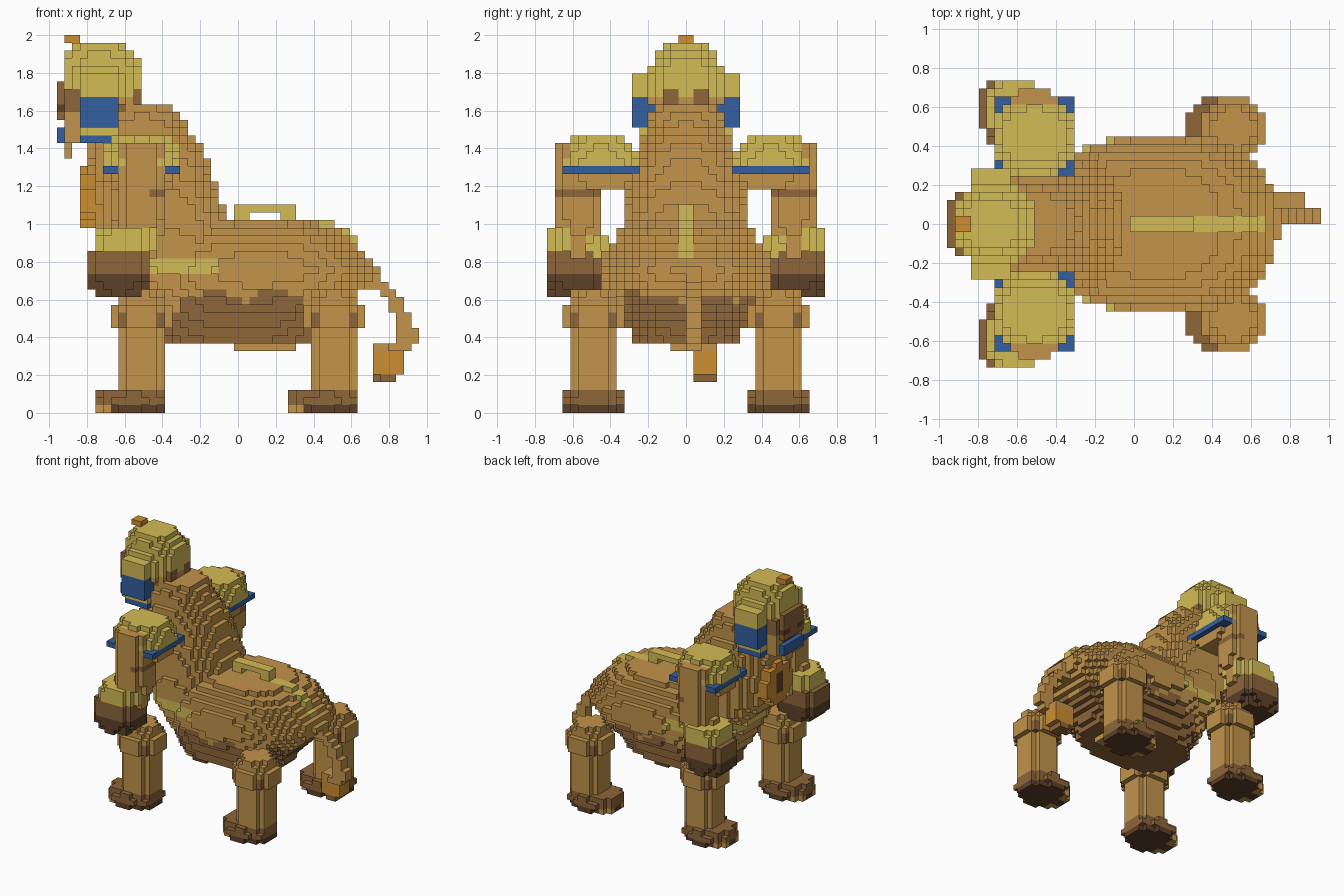
import bpy, bmesh, math

cube = bpy.data.objects.get("Cube")
if cube:
    bpy.data.objects.remove(cube, do_unlink=True)

V = 2 / 49                      # edge of one block
COLOURS = {
    "tan_fur": (194, 148, 75), "gold": (212, 188, 85), "blue": (52, 96, 160),
    "mid_brown": (142, 102, 58), "dark_brown": (92, 65, 40), "orange": (204, 142, 50),
}
NAMES = list(COLOURS)


def linear(c):
    c /= 255
    return c / 12.92 if c <= 0.04045 else ((c + 0.055) / 1.055) ** 2.4


def material(name):
    rgba = (*[linear(c) for c in COLOURS[name]], 1)
    m = bpy.data.materials.new(name)
    m.use_nodes = True
    m.diffuse_color = rgba
    bsdf = m.node_tree.nodes["Principled BSDF"]
    bsdf.inputs["Base Color"].default_value = rgba
    bsdf.inputs["Roughness"].default_value = 0.9
    return m


MATS = [material(n) for n in NAMES]
owner, rules = {}, {}


def centre(c):
    return (c[0] - 23) * V, (c[1] + 0.5) * V, (c[2] + 0.5) * V


GRID = [(i, j, k) for i in range(47) for j in range(-18, 18) for k in range(49)]
CENTRES = [(c, centre(c)) for c in GRID]


def part(name, rule, inside):
    """Claim every block whose centre is inside; rule is a colour or a function."""
    rules[name] = rule if callable(rule) else (lambda x, y, z: rule)
    for c, p in CENTRES:
        if inside(*p):
            owner[c] = name


def loft(rows, cy=0.0, power=2.5):
    """Stacked rounded sections: (z, x front, x back, half width)."""
    def inside(x, y, z):
        for a, b in zip(rows, rows[1:]):
            if a[0] <= z <= b[0]:
                t = (z - a[0]) / (b[0] - a[0])
                x0, x1, h = [p + (q - p) * t for p, q in zip(a[1:], b[1:])]
                u = abs(x - (x0 + x1) / 2) / ((x1 - x0) / 2)
                return u ** power + (abs(y - cy) / h) ** power <= 1
        return False
    return inside


def box(x0, x1, y0, y1, z0, z1):
    return lambda x, y, z: x0 < x < x1 and y0 < y < y1 and z0 < z < z1


# --- colour rules -------------------------------------------------------
def body_colour(x, y, z):
    if z < 0.62 + 0.03 * math.sin(19 * x + 6 * y) and x < 0.64:
        return "mid_brown"
    if math.hypot((x - 0.18) / 1.4, z - 0.71) < 0.09 and z < 0.67:
        return "mid_brown"
    return torso_colour(x, y, z)


def torso_colour(x, y, z):
    return "gold" if 0.74 < z < 0.82 and x < -0.12 else "tan_fur"


def leg_colour(x, y, z):
    corner = min(abs(abs(y) - 0.49), abs(abs(x) - 0.51)) > 0.07
    return "mid_brown" if z < 0.14 or corner and 0.45 < z < 0.53 else "tan_fur"


def foot_colour(x, y, z):
    toe = x < -0.68 or 0.2 < x < 0.33
    if z < 0.045:
        return "tan_fur" if toe and abs(abs(y) - 0.49) > 0.03 else "dark_brown"
    return "mid_brown"


def arm_colour(x, y, z):
    return "mid_brown" if 1.15 < z < 1.2 and x > -0.47 else "tan_fur"


def bracelet_colour(x, y, z):
    return "tan_fur" if x > -0.52 and 0.53 < abs(y) < 0.63 and z < 0.95 else "gold"


def hand_colour(x, y, z):
    return "dark_brown" if z < 0.72 else "mid_brown"


def crown_colour(x, y, z):
    if z < 1.71 and x > -0.6 and 0.05 < abs(y) < 0.14:
        return "mid_brown"
    return "tan_fur" if z < 1.67 and x > -0.63 else "gold"


def flap_colour(x, y, z):
    return "blue" if 1.51 < z < 1.67 or z < 1.47 else "gold"


def face_colour(x, y, z):
    if 0.03 < abs(y) < 0.13 and 1.59 < z < 1.64 or abs(y) < 0.09 and 1.51 < z < 1.55:
        return "dark_brown"
    return "mid_brown" if x < -0.92 or z > 1.59 else "tan_fur"


# --- animal body --------------------------------------------------------
part("body", body_colour, loft([
    (0.36, -0.42, 0.42, 0.27), (0.45, -0.44, 0.47, 0.31), (0.55, -0.46, 0.56, 0.37),
    (0.65, -0.48, 0.67, 0.42), (0.75, -0.48, 0.74, 0.46), (0.85, -0.45, 0.67, 0.43),
    (0.93, -0.4, 0.58, 0.38), (0.98, -0.3, 0.5, 0.32), (1.03, -0.1, 0.36, 0.22)]))
part("belly", "tan_fur", box(-0.02, 0.3, -0.08, 0.08, 0.32, 0.37))
part("back_ridge", "gold", lambda x, y, z: abs(y) < 0.04 and (
    -0.03 < x < 0.3 and 1.01 < z < 1.1 and not (0.06 < x < 0.22 and z < 1.06)
    or 0.3 <= x < 0.67 and 0.82 < z < 1.03 - 0.12 * (max(x - 0.42, 0) / 0.2) ** 2))

# --- upright torso with sloping mane -------------------------------------
part("torso", torso_colour, loft([
    (0.55, -0.5, 0.0, 0.28), (0.8, -0.62, 0.02, 0.38), (1.0, -0.76, -0.03, 0.34),
    (1.18, -0.78, -0.11, 0.32), (1.25, -0.78, -0.13, 0.28), (1.35, -0.79, -0.16, 0.26),
    (1.45, -0.78, -0.22, 0.23), (1.55, -0.74, -0.3, 0.2), (1.64, -0.66, -0.35, 0.14)]))
part("pendant", lambda x, y, z: "dark_brown" if (y / 0.06) ** 2 + ((z - 1.13) / 0.09) ** 2 < 1
     else "orange", lambda x, y, z: -0.84 < x < -0.7
     and (y / 0.15) ** 2 + ((z - 1.13) / 0.16) ** 2 < 1)

# --- head ---------------------------------------------------------------
part("crown", crown_colour, loft([
    (1.62, -0.9, -0.52, 0.2), (1.68, -0.93, -0.5, 0.22), (1.79, -0.93, -0.5, 0.22),
    (1.86, -0.93, -0.52, 0.17), (1.92, -0.91, -0.56, 0.135), (1.97, -0.88, -0.62, 0.1)], 0, 2.3))
part("face", face_colour, lambda x, y, z: abs(y) < 0.17 and (
    -0.92 < x < -0.6 and 1.43 < z < 1.72
    or -0.97 < x < -0.9 and abs(y) < 0.12 and 1.55 < z < 1.76))
part("chin", "tan_fur", box(-0.92, -0.88, -0.05, 0.05, 1.35, 1.43))
part("collar", "blue", lambda x, y, z: abs(y) < 0.13
     and -0.97 < x < -0.64 and 1.42 < z < (1.51 if x < -0.88 else 1.47))
part("crest", "orange", box(-0.92, -0.83, -0.05, 0.05, 1.95, 2.0))

# --- tail ---------------------------------------------------------------
path = [(0.68, 0.72), (0.76, 0.67), (0.83, 0.6), (0.87, 0.5), (0.92, 0.39), (0.86, 0.36)]


def near_path(x, y, z):
    if abs(y - 0.04) > 0.04 or x < 0.64:
        return False
    for (ax, az), (bx, bz) in zip(path, path[1:]):
        dx, dz = bx - ax, bz - az
        t = max(0, min(1, ((x - ax) * dx + (z - az) * dz) / (dx * dx + dz * dz)))
        if math.hypot(x - ax - t * dx, z - az - t * dz) < 0.042:
            return True
    return False


def tuft_colour(x, y, z):
    if z > 0.33:
        return "tan_fur"
    return "mid_brown" if z < 0.21 else "orange"


part("tail", "tan_fur", near_path)
part("tail_tuft", tuft_colour, loft([
    (0.16, 0.75, 0.84, 0.05), (0.22, 0.7, 0.88, 0.07), (0.33, 0.7, 0.88, 0.08),
    (0.38, 0.73, 0.9, 0.08)], 0.1, 3))

# --- paired parts ---------------------------------------------------------
for side, s in (("left", 1), ("right", -1)):
    for end, cx in (("front", -0.51), ("rear", 0.51)):
        def ring(z, r):
            return (z, cx - r, cx + r, r)
        y = 0.49 * s
        part(f"{end}_{side}_leg", leg_colour, loft([ring(0, 0.13), ring(0.6, 0.13)], y, 2.2))
        part(f"{end}_{side}_knee", leg_colour, loft([
            ring(0.45, 0.16), ring(0.54, 0.16), ring(0.6, 0.13), ring(0.66, 0.1)], y, 2.2))
        part(f"{end}_{side}_foot", foot_colour, loft([
            (0, cx - 0.25, cx + 0.13, 0.14), (0.05, cx - 0.25, cx + 0.13, 0.155),
            (0.08, cx - 0.25, cx + 0.13, 0.155), (0.13, cx - 0.21, cx + 0.13, 0.13)], y, 2.6))
    part(f"{side}_shoulder_joint", "tan_fur", loft([
        (1.17, -0.67, -0.35, 0.19), (1.28, -0.7, -0.33, 0.2)], 0.43 * s, 2.3))
    part(f"{side}_arm", arm_colour, loft([
        (0.9, -0.67, -0.41, 0.12), (1.05, -0.65, -0.39, 0.12), (1.16, -0.64, -0.38, 0.13),
        (1.41, -0.64, -0.38, 0.13)], 0.57 * s, 2.4))
    part(f"{side}_bracelet", bracelet_colour, loft([
        (0.81, -0.77, -0.45, 0.155), (0.94, -0.77, -0.43, 0.155), (0.98, -0.74, -0.45, 0.14)],
        0.58 * s, 2.3))
    part(f"{side}_hand", hand_colour, loft([
        (0.61, -0.76, -0.5, 0.12), (0.7, -0.81, -0.46, 0.155), (0.86, -0.81, -0.46, 0.155)],
        0.59 * s, 2.4))
    part(f"{side}_shoulder_plate", "blue", lambda x, y, z: -0.73 < x < -0.3
         and 0.24 < y * s < 0.66 and 1.265 < z < 1.31
         and not (-0.64 < x < -0.39 and y * s > 0.6))
    part(f"{side}_shoulder_cap", "gold", loft([
        (1.3, -0.73, -0.3, 0.21), (1.39, -0.71, -0.31, 0.19), (1.48, -0.65, -0.38, 0.12)],
        0.45 * s, 2.3))
    part(f"{side}_head_flap", flap_colour, lambda x, y, z: -0.85 < x < -0.63
         and 0.15 < y * s < (0.29 if z > 1.51 else 0.25) and 1.43 < z < 1.8)

# --- turn the blocks into meshes, outer faces only ------------------------
CORNERS = [(0, 0), (1, 0), (1, 1), (0, 1)]
for name, rule in rules.items():
    bm, verts = bmesh.new(), {}

    def vert(c):
        if c not in verts:
            verts[c] = bm.verts.new(((c[0] - 23.5) * V, c[1] * V, c[2] * V))
        return verts[c]

    for cell in [c for c, o in owner.items() if o == name]:
        colour = NAMES.index(rule(*centre(cell)))
        for axis in range(3):
            for step in (0, 1):
                other = list(cell)
                other[axis] += 2 * step - 1
                if tuple(other) in owner:
                    continue
                loop = []
                for a, b in CORNERS if step else CORNERS[::-1]:
                    p = list(cell)
                    p[axis] += step
                    p[(axis + 1) % 3] += a
                    p[(axis + 2) % 3] += b
                    loop.append(vert(tuple(p)))
                bm.faces.new(loop).material_index = colour
    if bm.faces:
        mesh = bpy.data.meshes.new(name)
        bm.to_mesh(mesh)
        for m in MATS:
            mesh.materials.append(m)
        bpy.context.collection.objects.link(bpy.data.objects.new(name, mesh))
    bm.free()
